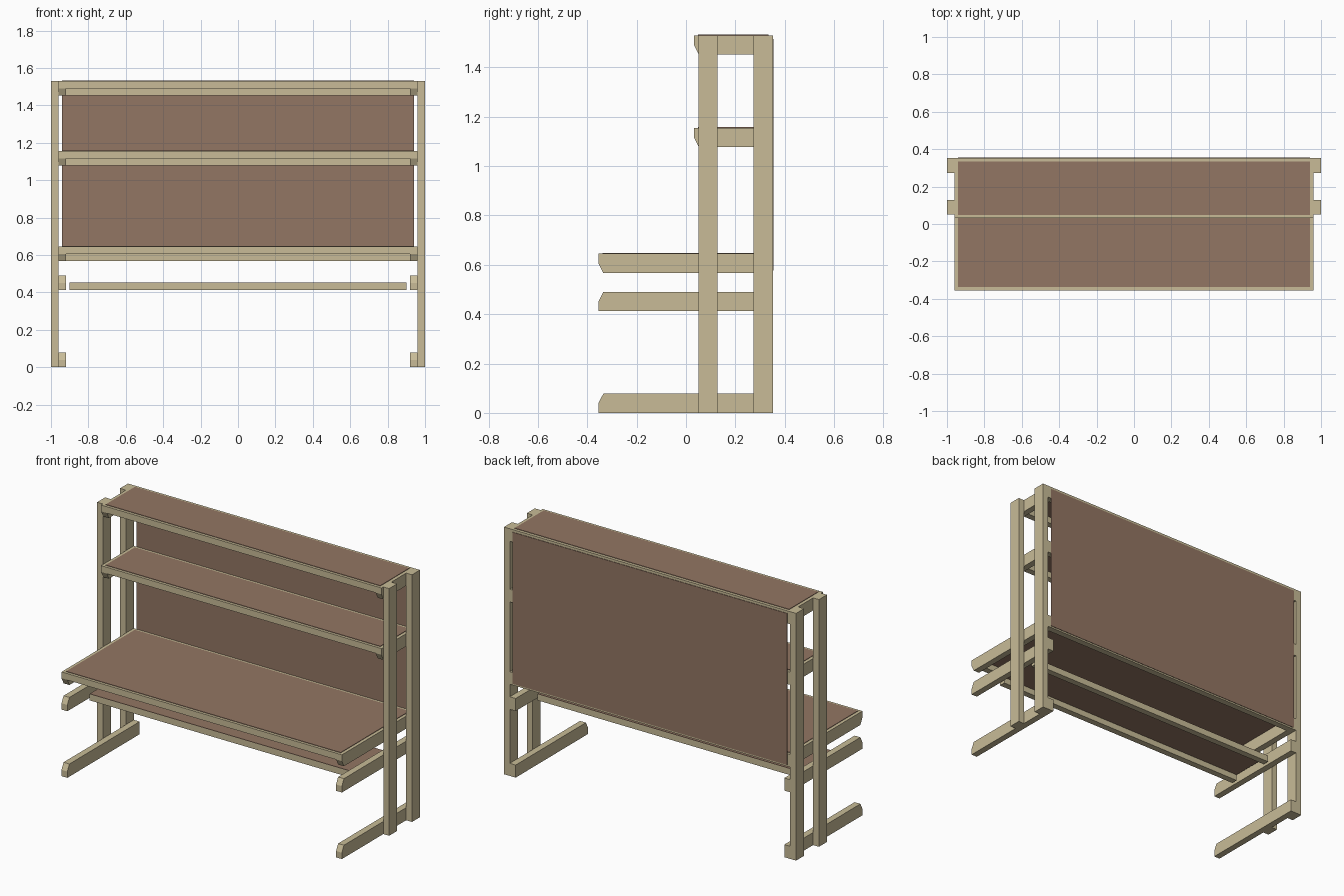
import bpy, bmesh

if "Cube" in bpy.data.objects:
    bpy.data.objects.remove(bpy.data.objects["Cube"])

def material(name, color):
    m = bpy.data.materials.new(name)
    m.diffuse_color = color
    m.use_nodes = True
    m.node_tree.nodes["Principled BSDF"].inputs["Base Color"].default_value = m.diffuse_color
    return m

WOOD = material("pale_wood", (0.58, 0.50, 0.31, 1))
BOARD = material("brown_board", (0.29, 0.18, 0.125, 1))

def prism(name, profile, x0, x1, mat, mirror=False):
    """Extrude a (y, z) profile along x, optionally mirrored to -x."""
    bm = bmesh.new()
    face = bm.faces.new([bm.verts.new((x0, y, z)) for y, z in profile])
    new = bmesh.ops.extrude_face_region(bm, geom=[face])["geom"]
    verts = [v for v in new if isinstance(v, bmesh.types.BMVert)]
    bmesh.ops.translate(bm, verts=verts, vec=(x1 - x0, 0, 0))
    bmesh.ops.recalc_face_normals(bm, faces=bm.faces)
    mesh = bpy.data.meshes.new(name)
    bm.to_mesh(mesh)
    bm.free()
    mesh.materials.append(mat)
    ob = bpy.data.objects.new(name, mesh)
    bpy.context.collection.objects.link(ob)
    if mirror:
        ob.modifiers.new("mirror", 'MIRROR')
    return ob

def box(name, x, y, z, mat=WOOD, mirror=False):
    profile = [(y[0], z[0]), (y[1], z[0]), (y[1], z[1]), (y[0], z[1])]
    return prism(name, profile, x[0], x[1], mat, mirror)

def arm(name, y0, z0, cut_top):
    """Side bar with its front corner cut off at the top or the bottom."""
    z1, zm = z0 + H, z0 + H / 2
    if cut_top:
        pts = [(y0, z0), (BACK, z0), (BACK, z1), (y0 + 0.02, z1), (y0, zm)]
    else:
        pts = [(y0 + 0.02, z0), (BACK, z0), (BACK, z1), (y0, z1), (y0, zm)]
    prism(name, pts, IN, OUT, WOOD, True)

BACK, FRONT = 0.352, -0.355
IN, OUT, H, T = 0.92, 0.96, 0.078, 0.04
TOP = 1.53

# Upright posts on both sides
box("front_post", (OUT, 1.0), (0.05, 0.128), (0, TOP), mirror=True)
box("rear_post", (OUT, 1.0), (BACK - H, BACK), (0, TOP), mirror=True)

# Feet and tray arms
arm("foot", FRONT, 0, True)
arm("lower_arm", FRONT, 0.412, True)

# Desk and two shelves: side arms, front and back rails, thin board on top
for name, y0, top in (("desk", FRONT, 0.645),
                      ("middle_shelf", 0.032, 1.155),
                      ("top_shelf", 0.032, TOP)):
    arm(name + "_arm", y0, top - H, False)
    box(name + "_front_rail", (-IN, IN), (y0, y0 + T), (top - T, top))
    box(name + "_back_rail", (-IN, IN), (BACK - T, BACK), (top - H, top))
    box(name + "_board", (-0.94, 0.94), (y0 + 0.017, BACK - 0.018),
        (top, top + 0.003), BOARD)

# Loose tray below the desk
for name, y in (("tray_front_rail", -0.165), ("tray_back_rail", 0.125)):
    box(name, (-0.9, 0.9), (y, y + T), (0.412, 0.45))
box("tray_board", (-0.9, 0.9), (-0.165, 0.165), (0.45, 0.453), BOARD)

# Back panel
box("back_panel", (-0.94, 0.94), (BACK, 0.355), (0.577, 1.515), BOARD)
